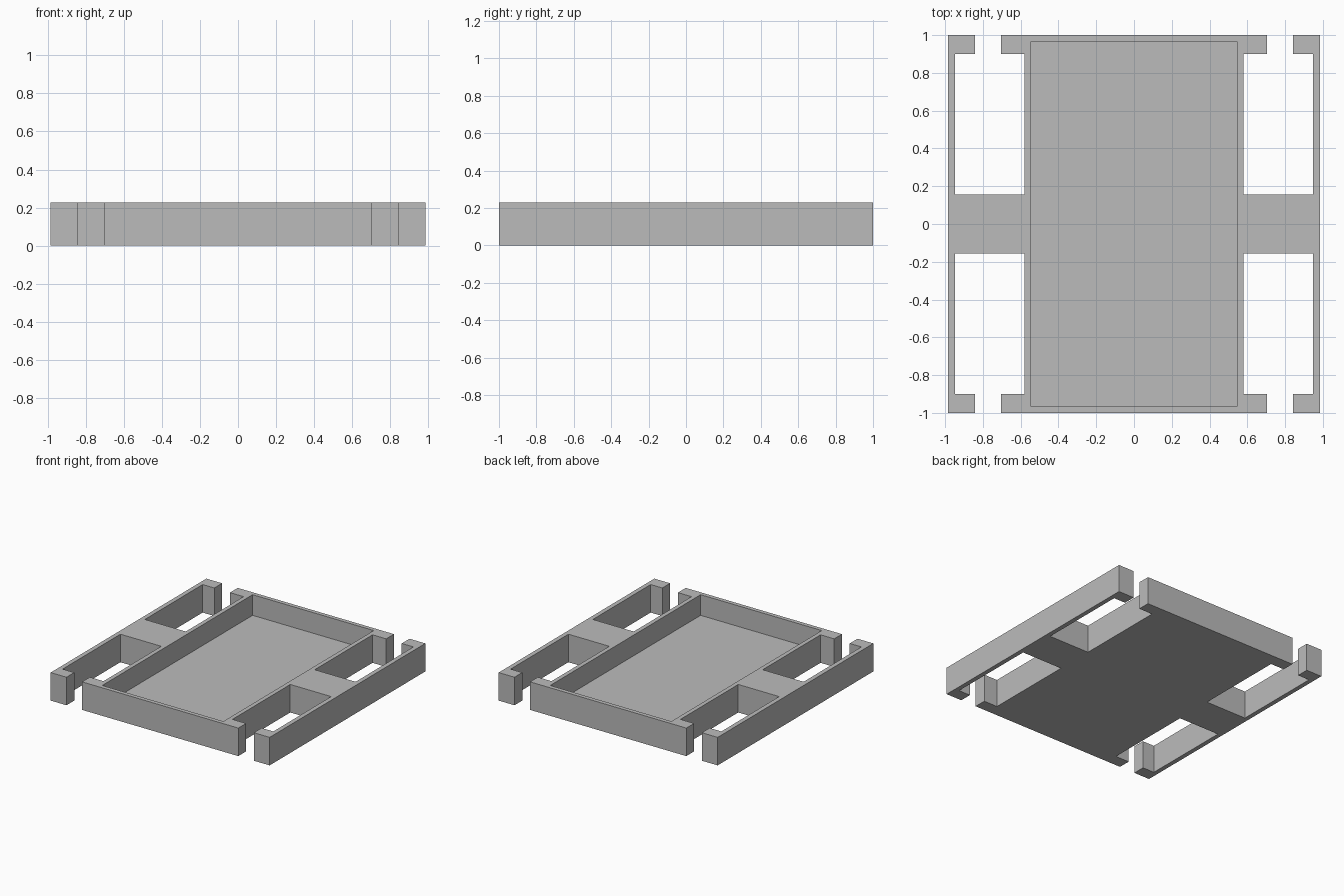
import bpy
import bmesh

HEIGHT = 0.228
FLOOR = 0.06

if "Cube" in bpy.data.objects:
    bpy.data.objects.remove(bpy.data.objects["Cube"], do_unlink=True)

grey = bpy.data.materials.new("plain_grey")
grey.use_nodes = True
grey.diffuse_color = (0.5, 0.5, 0.5, 1)
grey.node_tree.nodes["Principled BSDF"].inputs["Base Color"].default_value = grey.diffuse_color


def prism(name, outline, bottom, top):
    """Extrude a flat outline upward into a closed solid."""
    bm = bmesh.new()
    face = bm.faces.new([bm.verts.new((x, y, bottom)) for x, y in outline])
    new = bmesh.ops.extrude_face_region(bm, geom=[face])["geom"]
    bmesh.ops.translate(bm, vec=(0, 0, top - bottom),
                        verts=[v for v in new if isinstance(v, bmesh.types.BMVert)])
    bmesh.ops.recalc_face_normals(bm, faces=bm.faces)
    mesh = bpy.data.meshes.new(name)
    bm.to_mesh(mesh)
    bm.free()
    mesh.materials.append(grey)
    obj = bpy.data.objects.new(name, mesh)
    bpy.context.collection.objects.link(obj)
    return obj


# One quarter of the outline: side rail hook, bridge, tray wall and end lip
quarter = [(0.985, 1), (0.843, 1), (0.843, 0.9), (0.948, 0.9), (0.948, 0.157),
           (0.58, 0.157), (0.58, 0.9), (0.703, 0.9), (0.703, 1)]
half = quarter + [(-x, y) for x, y in reversed(quarter)]
outline = half + [(x, -y) for x, y in reversed(half)]
frame = prism("tray_frame", outline, 0, HEIGHT)

# Rectangular recess of the tray
recess = [(-0.545, -0.966), (0.545, -0.966), (0.545, 0.966), (-0.545, 0.966)]
cutter = prism("recess_cutter", recess, FLOOR, HEIGHT + 0.1)
cutter.hide_render = True

cut = frame.modifiers.new("recess", "BOOLEAN")
cut.operation = "DIFFERENCE"
cut.solver = "EXACT"
cut.object = cutter
bpy.context.view_layer.objects.active = frame
bpy.ops.object.modifier_apply(modifier=cut.name)
bpy.data.objects.remove(cutter, do_unlink=True)
